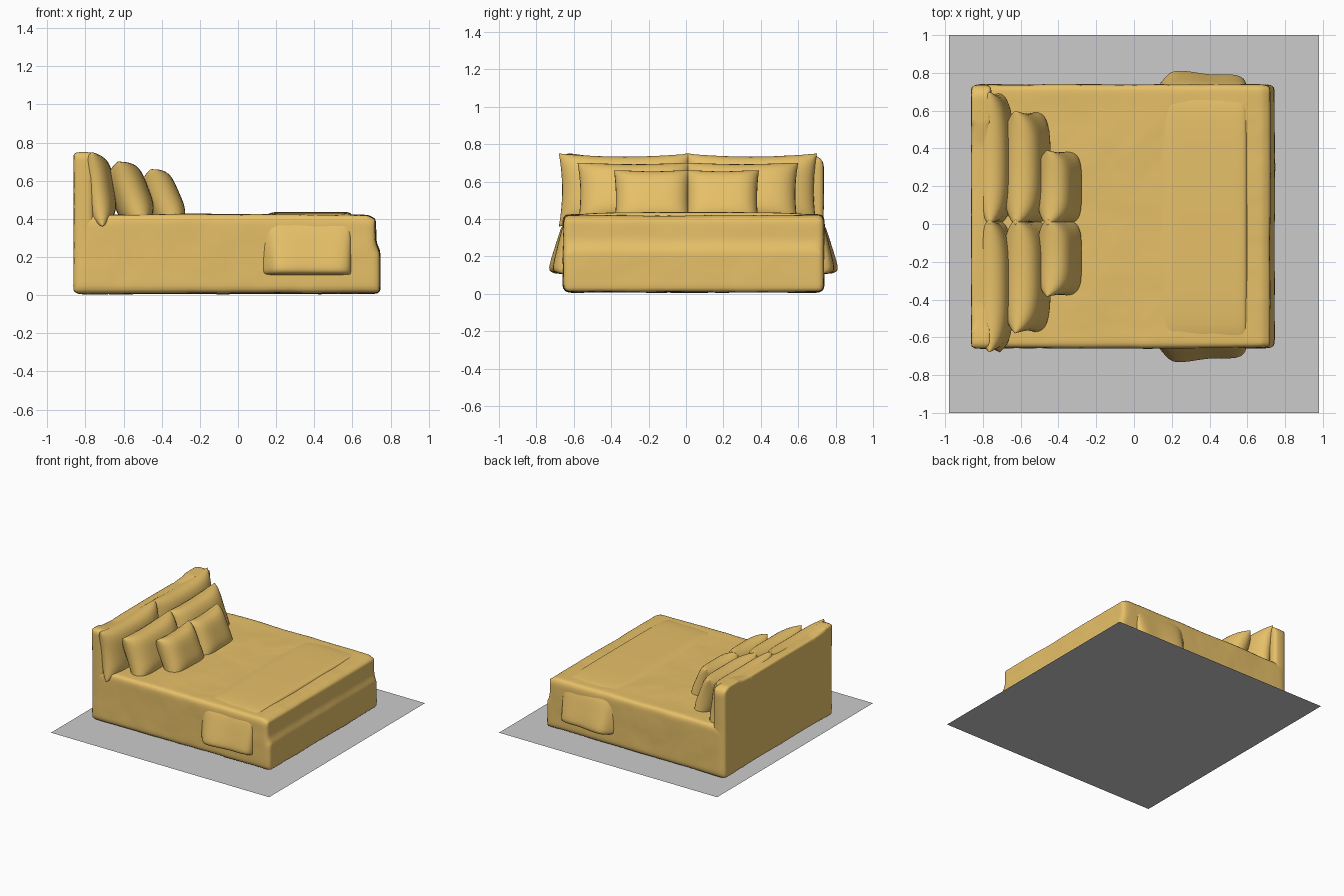
import bpy, bmesh, math
from mathutils import Vector

if "Cube" in bpy.data.objects:
    bpy.data.objects.remove(bpy.data.objects["Cube"])

fabric = bpy.data.materials.new("fabric")
fabric.diffuse_color = (0.80, 0.53, 0.14, 1)
fabric.use_nodes = True
fabric.node_tree.nodes["Principled BSDF"].inputs["Base Color"].default_value = fabric.diffuse_color
lumps = bpy.data.textures.new("soft_lumps", 'CLOUDS')
lumps.noise_scale = 0.3


def finish(bm, name, mat=fabric):
    bmesh.ops.recalc_face_normals(bm, faces=bm.faces)
    me = bpy.data.meshes.new(name)
    bm.to_mesh(me)
    bm.free()
    for p in me.polygons:
        p.use_smooth = True
    ob = bpy.data.objects.new(name, me)
    bpy.context.collection.objects.link(ob)
    if mat:
        me.materials.append(mat)
    return ob


def loft(sections, name):
    """Skin a list of equal-length closed rings and cap both ends."""
    bm = bmesh.new()
    rings = [[bm.verts.new(p) for p in s] for s in sections]
    n = len(rings[0])
    for a, b in zip(rings, rings[1:]):
        for i in range(n):
            j = (i + 1) % n
            bm.faces.new((a[i], a[j], b[j], b[i]))
    bm.faces.new(rings[0])
    bm.faces.new(rings[-1])
    return finish(bm, name)


def soften(ob, voxel=0.02, smooth=6, lump=0.012):
    """Melt hard edges into a soft, slightly uneven upholstered skin."""
    m = ob.modifiers.new("remesh", 'REMESH')
    m.mode, m.voxel_size, m.use_smooth_shade = 'VOXEL', voxel, True
    m = ob.modifiers.new("smooth", 'SMOOTH')
    m.factor, m.iterations = 0.5, smooth
    m = ob.modifiers.new("lumps", 'DISPLACE')
    m.texture, m.strength, m.texture_coords = lumps, lump, 'GLOBAL'


def pillow(name, y0, y1, base, top, thick):
    """Cushion between y0 and y1, leaning from base (x, z) to top (x, z)."""
    n = 22
    bm = bmesh.new()
    b, t = Vector((base[0], 0, base[1])), Vector((top[0], 0, top[1]))
    up = t - b
    normal = Vector((up.z, 0, -up.x)).normalized()
    for side in (-1, 1):
        grid = []
        for i in range(n + 1):
            row = []
            for j in range(n + 1):
                u = math.sin((2 * i / n - 1) * math.pi / 2)
                v = math.sin((2 * j / n - 1) * math.pi / 2)
                # edges pulled in so the corners stick out
                pu = u * (1 - 0.05 * (1 - v * v))
                pv = v * (1 - 0.09 * (1 - u * u))
                h = thick / 2 * math.sqrt(max(0, (1 - u ** 4) * (1 - v ** 4)))
                p = b + up * (pv + 1) / 2 + normal * side * h
                p.y = (y0 + y1) / 2 + (y1 - y0) / 2 * pu
                row.append(bm.verts.new(p))
            grid.append(row)
        for i in range(n):
            for j in range(n):
                bm.faces.new((grid[i][j], grid[i + 1][j],
                              grid[i + 1][j + 1], grid[i][j + 1]))
    bmesh.ops.remove_doubles(bm, verts=bm.verts, dist=1e-5)
    return finish(bm, name)


# Floor panel
bm = bmesh.new()
bmesh.ops.create_grid(bm, x_segments=1, y_segments=1, size=1)
bmesh.ops.scale(bm, vec=(0.98, 1, 1), verts=bm.verts)
finish(bm, "floor_panel", None)

# Bed body: side profile with a small step at the foot
profile = [(-0.86, 0.008), (0.745, 0.008), (0.745, 0.23), (0.722, 0.27),
           (0.722, 0.40), (0.68, 0.42), (-0.2, 0.425), (-0.86, 0.42)]
soften(loft([[(x, y, z) for x, z in profile] for y in (-0.658, 0.738)], "bed_body"))

# Headboard: outline with raised corners
outline = [(-0.655, 0.02), (0.735, 0.02), (0.738, 0.71), (0.69, 0.745), (0.53, 0.74),
           (0.42, 0.72), (0.02, 0.725), (-0.42, 0.72), (-0.58, 0.745), (-0.66, 0.755)]
soften(loft([[(x, y, z) for y, z in outline] for x in (-0.862, -0.755)], "headboard"),
       smooth=4, lump=0.005)

# Three rows of pillows, largest against the headboard
mid = 0.01
rows = [("back", -0.68, 0.70, (-0.71, 0.36), (-0.765, 0.75), 0.18),
        ("middle", -0.58, 0.60, (-0.50, 0.36), (-0.63, 0.70), 0.20),
        ("front", -0.385, 0.39, (-0.325, 0.35), (-0.46, 0.66), 0.18)]
for label, lo, hi, base, top, thick in rows:
    pillow(label + "_pillow_left", lo, mid + 0.015, base, top, thick)
    pillow(label + "_pillow_right", mid - 0.015, hi, base, top, thick)

# Throw draped across the foot, flaring out over both sides
sections = []
for x, f in ((0.10, -0.25), (0.14, 0.1), (0.18, 0.8), (0.23, 1.0), (0.32, 0.85),
             (0.42, 0.65), (0.53, 0.75), (0.585, 0.5), (0.61, -0.2)):
    lift = 0.437 if f > 0.4 else 0.418
    half = [(0.60, 0.11), (0.692 + 0.088 * f, 0.10), (0.694 + 0.085 * f, 0.15),
            (0.69 + 0.05 * f, 0.26), (0.685 + 0.018 * f, 0.38), (0.655, lift - 0.008)]
    ring = half + [(0.4, lift), (-0.4, lift)] + [(-y, z) for y, z in reversed(half)]
    sections.append([(x, y + 0.04, z) for y, z in ring])
throw = loft(sections, "throw_blanket")
m = throw.modifiers.new("subdivide", 'SUBSURF')
m.levels = m.render_levels = 2
